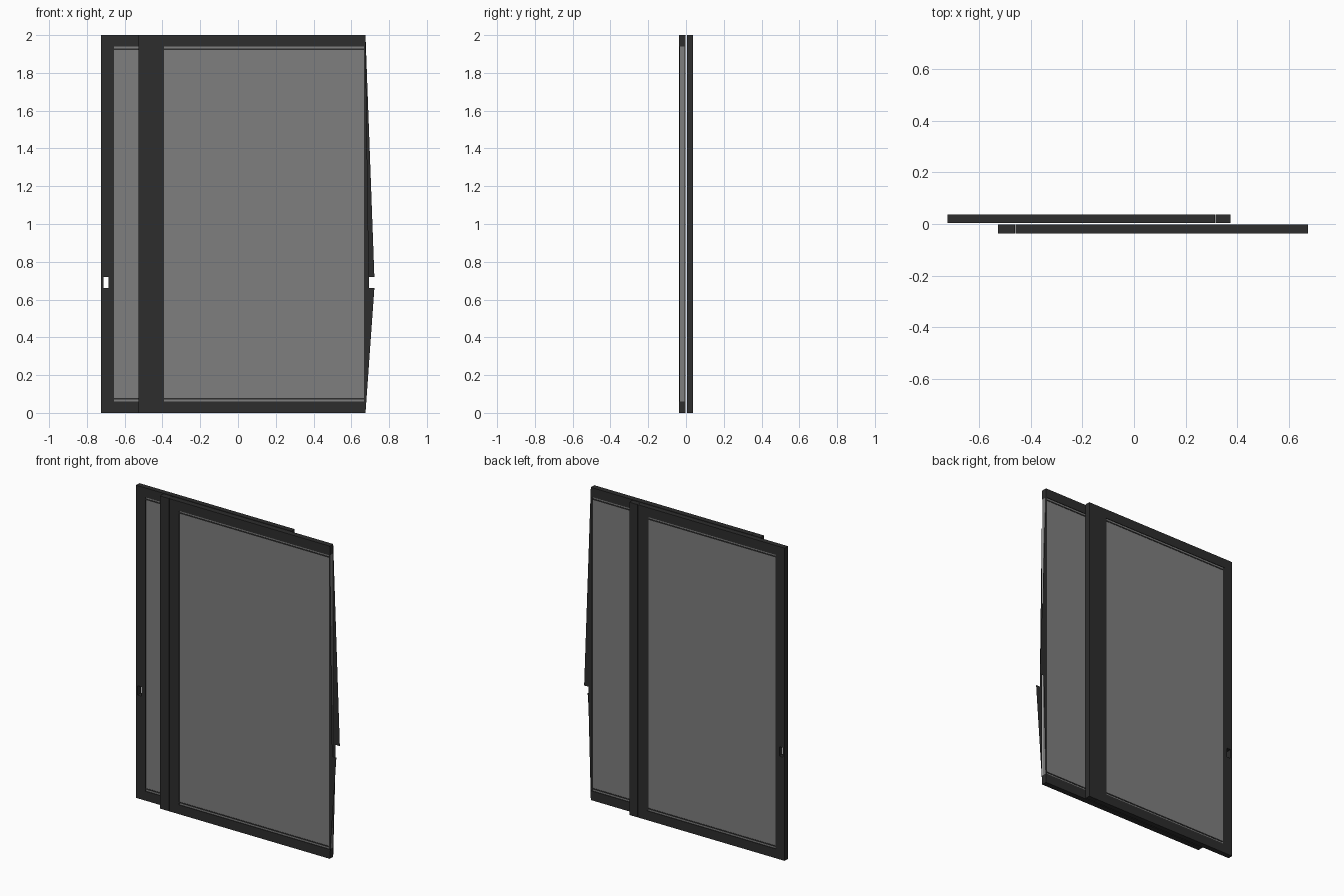
import bpy
import bmesh

if "Cube" in bpy.data.objects:
    bpy.data.objects.remove(bpy.data.objects["Cube"], do_unlink=True)


def material(name, rgb):
    m = bpy.data.materials.new(name)
    m.use_nodes = True
    m.diffuse_color = (*rgb, 1)
    m.node_tree.nodes["Principled BSDF"].inputs["Base Color"].default_value = (*rgb, 1)
    return m


FRAME = material("charcoal frame", (0.026, 0.026, 0.026))
GLASS = material("grey glass", (0.21, 0.21, 0.21))


def finish(name, bm, mat):
    mesh = bpy.data.meshes.new(name)
    bm.to_mesh(mesh)
    bm.free()
    mesh.materials.append(mat)
    ob = bpy.data.objects.new(name, mesh)
    bpy.context.collection.objects.link(ob)
    return ob


def box(name, x, y, z, mat):
    bm = bmesh.new()
    bmesh.ops.create_cube(bm, size=1)
    for v in bm.verts:
        v.co = [(lo + hi) / 2 + c * (hi - lo) for c, (lo, hi) in zip(v.co, (x, y, z))]
    return finish(name, bm, mat)


HEIGHT, RAIL, BEAD = 2.0, 0.06, 0.008
FULL = (0, HEIGHT)
OPENING = (RAIL, HEIGHT - RAIL)


def panel(name, ends, opening, y):
    """Rails, recessed glass and glazing beads of one sliding panel."""
    box(name + "_bottom_rail", ends, y, (0, RAIL), FRAME)
    box(name + "_top_rail", ends, y, (HEIGHT - RAIL, HEIGHT), FRAME)
    glass = (y[0] + 0.004, y[1] - 0.004)
    box(name + "_glass", opening, glass, OPENING, GLASS)
    # thin beads just inside the opening, on both faces of the glass
    for side, depth in (("front", (glass[0] - 0.002, glass[0])),
                        ("back", (glass[1], glass[1] + 0.002))):
        for label, z in (("lower", RAIL + 0.01), ("upper", HEIGHT - RAIL - 0.01 - BEAD)):
            box(f"{name}_{side}_{label}_bead", opening, depth, (z, z + BEAD), FRAME)
        for label, x in (("left", opening[1] - BEAD), ("right", opening[0])):
            box(f"{name}_{side}_{label}_bead", (x, x + BEAD), depth, OPENING, FRAME)


FRONT_Y, BACK_Y = (-0.037, -0.002), (0.004, 0.037)
SLOT_Z = (0.66, 0.72)

# front panel: double meeting stile on one side, open edge on the other
panel("front_panel", (-0.46, 0.675), (-0.40, 0.675), FRONT_Y)
box("front_meeting_stile", (-0.46, -0.40), FRONT_Y, FULL, FRAME)
box("front_interlock", (-0.527, -0.461), FRONT_Y, FULL, FRAME)

# back panel: outer stile with a handle slot, double meeting stile
panel("back_panel", (-0.724, 0.315), (-0.665, 0.25), BACK_Y)
box("back_meeting_stile", (0.25, 0.315), BACK_Y, FULL, FRAME)
box("back_interlock", (0.316, 0.375), BACK_Y, FULL, FRAME)
outer = box("back_outer_stile", (-0.724, -0.665), BACK_Y, FULL, FRAME)
cutter = box("slot_cutter", (-0.713, -0.686), (-0.1, 0.1), SLOT_Z, FRAME)
cutter.hide_render = True
cutter.hide_viewport = True
cut = outer.modifiers.new("handle slot", "BOOLEAN")
cut.operation = "DIFFERENCE"
cut.solver = "EXACT"
cut.object = cutter


def edge_sheet(name, y, tip):
    """Tapered sheet on the open edge, stepping out to a tip beside the slot."""
    low, high = SLOT_Z
    if tip == "lower":
        outline = [(0.675, 0), (0.722, low), (0.693, low), (0.693, high), (0.675, HEIGHT)]
    else:
        outline = [(0.675, 0), (0.693, low), (0.693, high), (0.722, high), (0.675, HEIGHT)]
    bm = bmesh.new()
    bm.faces.new([bm.verts.new((x, y, z)) for x, z in outline])
    if tip == "upper":
        bmesh.ops.reverse_faces(bm, faces=bm.faces[:])
    finish(name, bm, FRAME)


edge_sheet("front_edge_sheet", FRONT_Y[0], "lower")
edge_sheet("back_edge_sheet", FRONT_Y[1], "upper")
